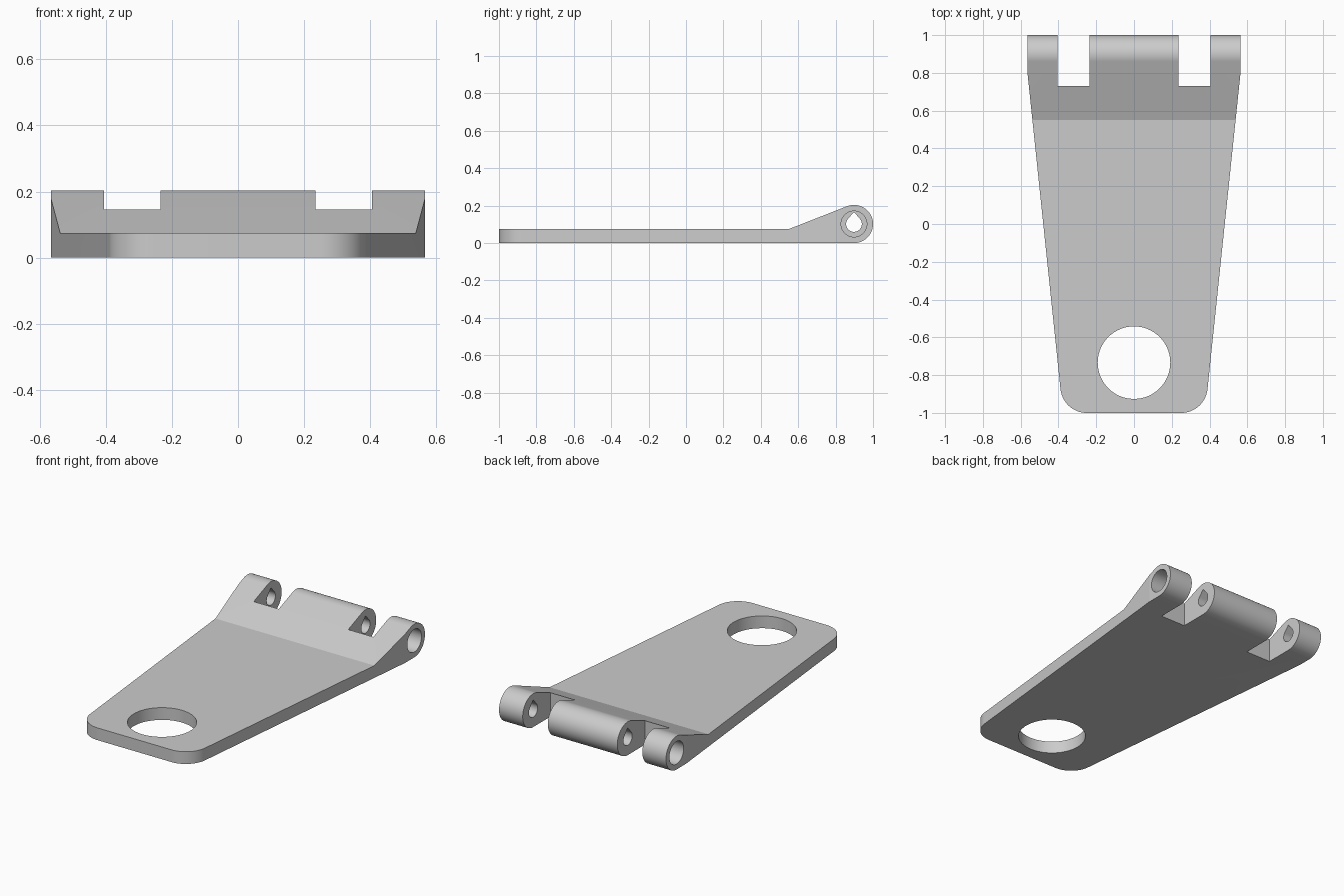
import bpy, bmesh
from math import sin, cos, tan, pi, radians, atan2, asin, hypot
from mathutils import Vector

cube = bpy.data.objects.get("Cube")
if cube:
    bpy.data.objects.remove(cube, do_unlink=True)

# Main dimensions
THICK = 0.075
BARREL_R = 0.102
BARREL_Y, BARREL_Z = 1 - BARREL_R, BARREL_R
RAMP_Y = 0.55
HALF_W = 0.565
LUG_IN = 0.405
STEPS = 96

grey = bpy.data.materials.new("light grey")
grey.use_nodes = True
grey.diffuse_color = (0.6, 0.6, 0.6, 1)
grey.node_tree.nodes["Principled BSDF"].inputs["Base Color"].default_value = (0.6, 0.6, 0.6, 1)


def arc(cx, cy, r, start, end, n):
    """Points along an arc, angles in radians."""
    angles = [start + (end - start) * i / n for i in range(n + 1)]
    return [(cx + r * cos(a), cy + r * sin(a)) for a in angles]


def circle(cx, cy, r):
    return arc(cx, cy, r, 0, 2 * pi, STEPS)[:-1]


def prism(name, points, axis, low, high):
    """Extrude a flat outline along x (outline in y, z) or z (outline in x, y)."""
    def place(p, d):
        return Vector((d, p[0], p[1])) if axis == "x" else Vector((p[0], p[1], d))
    bm = bmesh.new()
    face = bm.faces.new([bm.verts.new(place(p, low)) for p in points])
    new = bmesh.ops.extrude_face_region(bm, geom=[face])["geom"]
    shift = place((0, 0), high - low)
    bmesh.ops.translate(bm, vec=shift, verts=[g for g in new if isinstance(g, bmesh.types.BMVert)])
    bmesh.ops.recalc_face_normals(bm, faces=bm.faces)
    mesh = bpy.data.meshes.new(name)
    bm.to_mesh(mesh)
    bm.free()
    mesh.materials.append(grey)
    obj = bpy.data.objects.new(name, mesh)
    bpy.context.collection.objects.link(obj)
    return obj


def combine(target, cutter, operation):
    """Apply a boolean and discard the cutter."""
    mod = target.modifiers.new("cut", "BOOLEAN")
    mod.operation, mod.object, mod.solver = operation, cutter, "EXACT"
    graph = bpy.context.evaluated_depsgraph_get()
    mesh = bpy.data.meshes.new_from_object(target.evaluated_get(graph))
    target.modifiers.clear()
    target.data = mesh
    bpy.data.objects.remove(cutter, do_unlink=True)


# Side profile: flat plate, ramp tangent to the hinge barrel
dy, dz = BARREL_Y - RAMP_Y, BARREL_Z - THICK
slope = atan2(dz, dy) + asin(BARREL_R / hypot(dy, dz))
profile = [(-1.2, 0)] + arc(BARREL_Y, BARREL_Z, BARREL_R, -pi / 2, pi / 2 + slope, 54)
profile += [(RAMP_Y, THICK), (-1.2, THICK)]
plate = prism("hinge_plate", profile, "x", -0.8, 0.8)

# Tapered plan outline with rounded front corners
FRONT_HALF, KNEE_Y, CORNER_R = 0.376, 0.81, 0.14
lean = atan2(HALF_W - FRONT_HALF, KNEE_Y + 1)
inset = CORNER_R * tan((pi / 2 - lean) / 2)
corner = arc(FRONT_HALF - inset, CORNER_R - 1, CORNER_R, -pi / 2, -lean, 24)
half = corner + [(HALF_W, KNEE_Y), (HALF_W, 1.2)]
outline = half + [(-x, y) for x, y in reversed(half)]
combine(plate, prism("outline_cutter", outline, "z", -0.2, 0.5), "INTERSECT")

# Round hole near the front
combine(plate, prism("hole_cutter", circle(0, -0.734, 0.192), "z", -0.2, 0.5), "DIFFERENCE")

# Teardrop pin hole through the barrel
PIN_R, TIP = 0.042, 0.064
touch = asin(PIN_R / TIP)
drop = arc(BARREL_Y, BARREL_Z, PIN_R, pi - touch, 2 * pi + touch, 70)
drop.append((BARREL_Y, BARREL_Z + TIP))
combine(plate, prism("pin_cutter", drop, "x", -0.9, 0.9), "DIFFERENCE")

# Knuckle notches and outer counterbores on both sides
for side in (-1, 1):
    a, b = sorted((side * 0.235, side * LUG_IN))
    notch = [(a, 0.73), (b, 0.73), (b, 1.3), (a, 1.3)]
    combine(plate, prism("notch_cutter", notch, "z", -0.2, 0.5), "DIFFERENCE")
    low, high = sorted((side * (HALF_W - 0.1), side * 0.9))
    bore = circle(BARREL_Y, BARREL_Z, 0.069)
    combine(plate, prism("bore_cutter", bore, "x", low, high), "DIFFERENCE")

# Smooth the curves, keep the creases
bpy.ops.object.select_all(action="DESELECT")
plate.select_set(True)
bpy.context.view_layer.objects.active = plate
bpy.ops.object.shade_smooth_by_angle(angle=radians(5))
